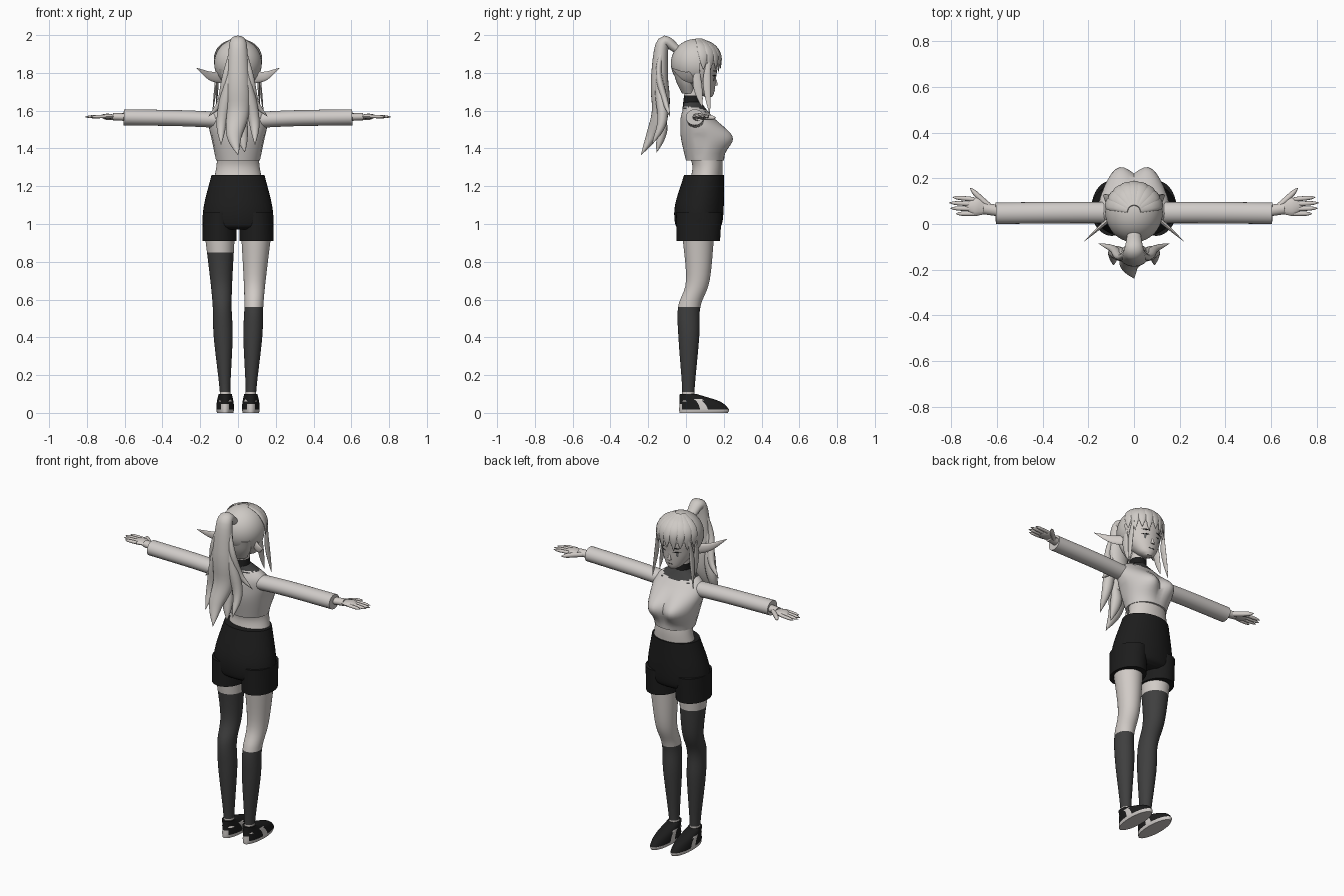
import bpy, bmesh, math
from mathutils import Vector
from mathutils.bvhtree import BVHTree

cube = bpy.data.objects.get("Cube")
if cube:
    bpy.data.objects.remove(cube)


def material(name, *color):
    made_material = bpy.data.materials.new(name)
    made_material.diffuse_color = (*color, 1)
    made_material.use_nodes = True
    shader = made_material.node_tree.nodes["Principled BSDF"]
    shader.inputs["Base Color"].default_value = (*color, 1)
    return made_material


skin = material("skin", .64, .6, .57)
hair = material("hair", .62, .59, .56)
cloth = material("light cloth", .63, .6, .58)
black = material("black cloth", .012, .012, .012)
knit = material("dark grey knit", .05, .05, .05)
iris = material("iris", .2, .2, .2)

X, Y, Z = Vector((1, 0, 0)), Vector((0, 1, 0)), Vector((0, 0, 1))
SIDES = (("left", 1), ("right", -1))
parts = []


def finish(name, bm, materials, rule=None):
    bmesh.ops.recalc_face_normals(bm, faces=bm.faces)
    if rule:
        for face in bm.faces:
            face.material_index = int(rule(face.calc_center_median()))
    mesh = bpy.data.meshes.new(name)
    bm.to_mesh(mesh)
    bm.free()
    for each in materials:
        mesh.materials.append(each)
    part = bpy.data.objects.new(name, mesh)
    bpy.context.collection.objects.link(part)
    parts.append(part)
    return part


def smooth_path(points, steps):
    """Catmull-Rom spline through points of any dimension."""
    p = [Vector(point) for point in points]
    p = [p[0] * 2 - p[1]] + p + [p[-1] * 2 - p[-2]]
    result = []
    for a, b, c, d in zip(p, p[1:], p[2:], p[3:]):
        for k in range(steps):
            t = k / steps
            result.append(b + ((c - a) + (a * 2 - b * 5 + c * 4 - d) * t
                               + (b * 3 - a - c * 3 + d) * t * t) * t / 2)
    return result + [p[-2]]


def skin_rings(bm, frames, sides):
    """Bridge ellipses given as (centre, first radius, second radius) vectors."""
    rings = []
    for centre, across, along in frames:
        angles = [k * math.tau / sides for k in range(sides)]
        rings.append([bm.verts.new(centre + across * math.cos(a) + along * math.sin(a)) for a in angles])
    for lower, upper in zip(rings, rings[1:]):
        for k in range(sides):
            bm.faces.new((lower[k - 1], lower[k], upper[k], upper[k - 1]))
    bm.faces.new(rings[0])
    bm.faces.new(rings[-1])


def stack(name, sections, *materials, x=lambda z: 0, cuts=(), rule=None, deform=None):
    """Upright form from sections of (height, half width, back, front)."""
    bm = bmesh.new()
    frames = [(Vector((x(z), (back + front) / 2, z)), X * half, Y * (front - back) / 2)
              for z, half, back, front in smooth_path(sections, 6)]
    skin_rings(bm, frames, 40)
    if deform:
        for vert in bm.verts:
            deform(vert.co)
    for height in cuts:
        bmesh.ops.bisect_plane(bm, geom=bm.verts[:] + bm.edges[:] + bm.faces[:],
                               plane_co=Z * height, plane_no=Z)
    return finish(name, bm, materials, rule)


# Width rules along a tube
def even(t):
    return 1


def spike(t):
    return 1 - t * t


def leaf(t):
    return (.4 + .6 * min(1, 2 * t)) * (1 - t ** 4)


def fingertip(t):
    return 1 - t ** 6


def tube(name, points, width, flat, colour, shape=leaf, across=X, sides=12):
    """Tapered elliptical tube; flat is its depth relative to its width."""
    path = smooth_path(points, 6)
    last = len(path) - 1
    frames = []
    for i, centre in enumerate(path):
        tangent = (path[min(i + 1, last)] - path[max(i - 1, 0)]).normalized()
        side = (across - tangent * across.dot(tangent)).normalized()
        radius = max(width * shape(i / last), .001)
        frames.append((centre, side * radius, tangent.cross(side) * radius * flat))
    bm = bmesh.new()
    skin_rings(bm, frames, sides)
    return finish(name, bm, [colour])


def pair(name, points, *settings, **options):
    for label, sign in SIDES:
        tube(label + "_" + name, [(sign * x, y, z) for x, y, z in points], *settings, **options)


# Torso: waist, cropped top with bust, dark collar, neck
def bust(co):
    if co.y > .06:
        across, height = (abs(co.x) - .07) / .08, (co.z - 1.455) / .07
        co.y += .075 * math.exp(-across * across - height * height)


def collar(centre):
    zigzag = .012 * abs(math.sin(centre.x * 220))
    return centre.z > 1.61 - max(centre.y - .04, 0) * .28 + zigzag and abs(centre.x) < .1


def choker(centre):
    return centre.z < 1.68


stack("waist", [(1.22, .13, .02, .19), (1.3, .115, .034, .194), (1.36, .11, .02, .19)], skin)
stack("crop_top", [(1.335, .116, 0, .2), (1.45, .14, -.026, .186), (1.52, .155, -.03, .17),
                   (1.57, .15, -.027, .137), (1.61, .115, -.015, .105), (1.645, .048, -.012, .08)],
      cloth, knit, rule=collar, deform=bust)
stack("neck_and_choker", [(1.6, .053, -.02, .085), (1.68, .045, -.01, .08), (1.74, .045, 0, .09)],
      skin, black, cuts=[1.68], rule=choker)

# Shorts
stack("shorts_hips", [(1.26, .14, -.01, .2), (1.1, .18, -.058, .2), (1, .186, -.057, .19),
                      (.97, .16, -.03, .16)], black)


def shoe_colour(centre):
    stripe = abs(centre.y - .115 + centre.z * .7) < .018 and centre.z < .075
    heel = centre.y < -.02 and centre.z < .045
    return centre.z < .018 or stripe or heel


for (label, sign), sock_top in zip(SIDES, (.56, .85)):
    stack(label + "_shorts_leg", [(1.06, .088, -.052, .19), (.91, .09, -.05, .18)], black,
          x=lambda z: sign * .098)
    # Leg with a sock, pale below the ankle hem
    stack(label + "_leg", [(.95, .08, -.02, .15), (.7, .058, 0, .125), (.56, .05, -.042, .076),
                           (.4, .05, -.04, .07), (.12, .028, -.02, .045), (.06, .035, -.03, .05)],
          skin, knit, x=lambda z: sign * (.065 + z / 30), cuts=(.11, sock_top),
          rule=lambda centre: .11 < centre.z < sock_top)
    # Shoe with pale sole, stripe and heel patch
    stack(label + "_shoe", [(0, .043, -.035, .222), (.02, .047, -.036, .226), (.06, .044, -.034, .18),
                            (.1, .035, -.033, .056)], black, cloth,
          x=lambda z: sign * .068, cuts=[.018], rule=shoe_colour)

# Sleeves and hands
pair("sleeve", [(.08, .05, 1.55), (.3, .05, 1.56), (.605, .047, 1.565)], .047, .9, cloth,
     shape=even, across=Y, sides=24)
pair("wrist", [(.59, .058, 1.566), (.66, .068, 1.568)], .025, .8, skin, shape=even, across=Y)
pair("palm", [(.63, .066, 1.568), (.69, .075, 1.57), (.74, .077, 1.57)], .044, .35, skin, across=Y)
for i, length in enumerate((.08, .105, .11, .095)):
    root = Vector((.7, .045 + i * .021, 1.57))
    reach = Vector((length, i * .003, -.003))
    pair(f"finger_{i + 1}", [root, root + reach / 2, root + reach], .01, .9, skin,
         shape=fingertip, across=Y)
pair("thumb", [(.635, .08, 1.565), (.68, .12, 1.564), (.717, .158, 1.562)], .014, .9, skin,
     shape=fingertip, across=Z)

# Head and long pointed ears
head = stack("head", [(1.672, .02, .1, .138), (1.7, .055, .05, .15), (1.78, .1, -.03, .16),
                      (1.87, .11, -.05, .165), (1.96, .05, 0, .1)], skin)
pair("ear", [(.09, .035, 1.775), (.15, -.015, 1.785), (.219, -.077, 1.826)], .03, .35, skin,
     shape=spike, across=Z)

# Face details lie on the head surface
surface = BVHTree.FromPolygons([v.co for v in head.data.vertices],
                               [face.vertices for face in head.data.polygons])


def on_face(x, z):
    return surface.ray_cast(Vector((x, 1, z)), -Y)[0]


tube("nose", [(0, .155, 1.735), (0, .157, 1.75), (0, .15, 1.79)], .011, 1, skin, shape=spike)
tube("mouth", [on_face(x, 1.708) for x in (-.018, 0, .018)], .002, 1, knit, shape=even, across=Z)
for label, sign in SIDES:
    for detail, z in (("lash", 1.785), ("brow", 1.81)):
        tube(f"{label}_{detail}", [on_face(sign * x, z) for x in (.022, .045, .066)], .004, .6, black,
             across=Z)
    tube(label + "_iris", [on_face(sign * .044, z) for z in (1.784, 1.77, 1.756)], .011, .2, iris,
         shape=fingertip)

# Hair cap, open over the face
CENTRE, RADII = Vector((0, .052, 1.85)), Vector((.126, .132, .13))
bm = bmesh.new()
bmesh.ops.create_uvsphere(bm, u_segments=40, v_segments=28, radius=1)
for vert in bm.verts:
    vert.co = CENTRE + vert.co * RADII
opening = [face for face in bm.faces
           if face.calc_center_median().y > .075 and face.calc_center_median().z < CENTRE.z]
bmesh.ops.delete(bm, geom=opening, context='FACES')
finish("hair_cap", bm, [hair])
stack("nape_hair", [(1.82, .1, -.07, .03), (1.75, .08, -.05, .05), (1.69, .045, -.02, .05)], hair)

# Fringe locks follow the cap
for i in range(9):
    turn = math.radians(18 * (i - 4))
    outward = Vector((math.sin(turn), math.cos(turn), 0))
    tip = -.38 if i % 2 else -.25
    path = [CENTRE + (outward * math.cos(rise) + Z * math.sin(rise)) * RADII * 1.02
            for rise in (1.35, .8, .3, tip)]
    tube(f"fringe_lock_{i + 1}", path, .03, .3, hair, across=outward.cross(Z))

# Locks beside the face
pair("front_lock", [(.105, .12, 1.87), (.116, .11, 1.75), (.135, .125, 1.585)], .022, .35, hair, across=Y)
pair("back_lock", [(.11, .06, 1.83), (.11, .06, 1.74), (.115, .085, 1.62)], .026, .3, hair, across=Y)

# Ponytail with loose strands
tube("ponytail", [(0, -.04, 1.92), (0, -.12, 1.96), (0, -.14, 1.78), (0, -.135, 1.6),
                  (-.02, -.18, 1.47), (0, -.238, 1.365)], .07, .75, hair, sides=24)
tube("ponytail_inner_tip", [(.03, -.13, 1.62), (.02, -.125, 1.5), (.035, -.155, 1.38)], .036, .8, hair)
pair("tail_strand", [(.02, -.12, 1.97), (.06, -.145, 1.8), (.09, -.11, 1.65), (.155, -.085, 1.57)],
     .024, .8, hair)
pair("tail_lock", [(.015, -.14, 1.96), (.045, -.14, 1.75), (.085, -.125, 1.55), (.09, -.18, 1.42)],
     .036, .9, hair)

# Smooth shading, keeping hems sharp
bpy.ops.object.select_all(action='DESELECT')
for part in parts:
    part.select_set(True)
bpy.context.view_layer.objects.active = head
bpy.ops.object.shade_smooth_by_angle(angle=math.radians(45))
